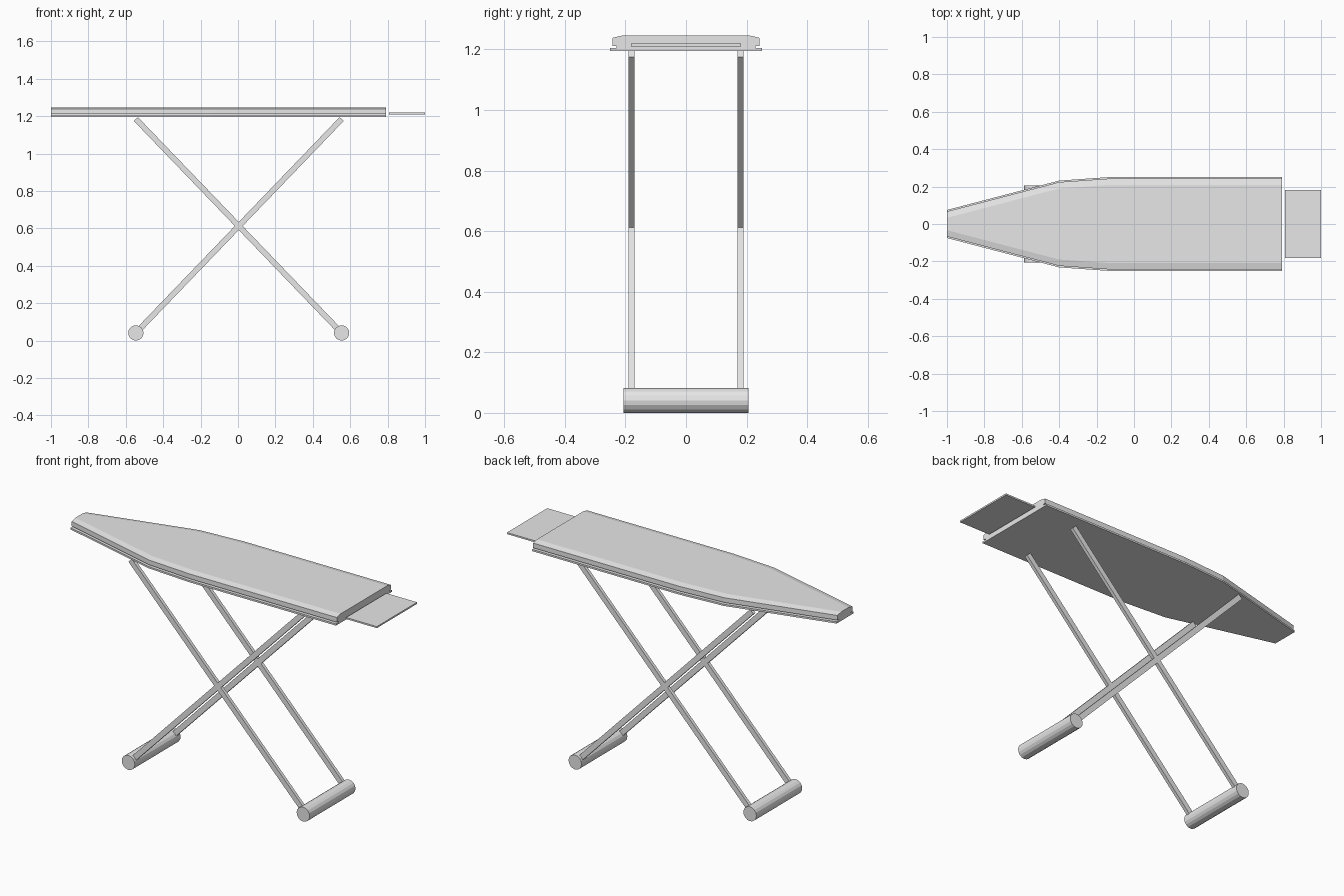
import bpy, bmesh, math
from mathutils import Vector, Matrix

if "Cube" in bpy.data.objects:
    bpy.data.objects.remove(bpy.data.objects["Cube"], do_unlink=True)

GREY = (0.8, 0.8, 0.8, 1)
mat = bpy.data.materials.new("light grey")
mat.use_nodes = True
mat.diffuse_color = GREY
mat.node_tree.nodes["Principled BSDF"].inputs["Base Color"].default_value = GREY


def finish(name, bm):
    bmesh.ops.recalc_face_normals(bm, faces=bm.faces)
    mesh = bpy.data.meshes.new(name)
    bm.to_mesh(mesh)
    bm.free()
    mesh.materials.append(mat)
    obj = bpy.data.objects.new(name, mesh)
    bpy.context.collection.objects.link(obj)


def loft(name, rings):
    """Closed solid through rings of points, capped at both ends."""
    bm = bmesh.new()
    rings = [[bm.verts.new(p) for p in ring] for ring in rings]
    for s, t in zip(rings, rings[1:]):
        for i in range(len(s)):
            j = (i + 1) % len(s)
            bm.faces.new((s[i], s[j], t[j], t[i]))
    bm.faces.new(rings[0])
    bm.faces.new(rings[-1])
    finish(name, bm)


def box(name, centre, size, rotation=Matrix()):
    bm = bmesh.new()
    bmesh.ops.create_cube(bm, size=1, matrix=Matrix.Translation(centre) @ rotation
                          @ Matrix.Diagonal((*size, 1)))
    finish(name, bm)


# Board: solid, with a grooved edge section lofted along the tapering outline
outline = [(-1.0, 0.075), (-0.4, 0.232), (-0.13, 0.251), (0.792, 0.251)]
edge = [(0, 1.195), (0, 1.205), (0.022, 1.205), (0.022, 1.211), (0.008, 1.211),
        (0.008, 1.238), (0.042, 1.246)]
sections = []
for x, w in outline:
    half = [(x, w - inset, z) for inset, z in edge]
    sections.append(half + [(x, -y, z) for x, y, z in reversed(half)])
loft("board", sections)

# Iron rest plate beyond the square end
box("iron_rest", (0.9035, 0, 1.214), (0.193, 0.362, 0.009))

# Crossed square-tube legs and foot rollers
mid, reach, foot_z, top_z = 0.004, 0.55, 0.041, 1.1845
for sx, end in ((-1, "right"), (1, "left")):
    foot = Vector((mid + sx * reach, 0, foot_z))
    top = Vector((mid - sx * reach, 0, top_z))
    circle = [math.tau * i / 16 for i in range(16)]
    loft("foot_roller_" + end,
         [[foot + Vector((0.041 * math.cos(t), y, 0.041 * math.sin(t))) for t in circle]
          for y in (-0.206, 0.206)])
    span = top - foot
    tilt = Matrix.Rotation(math.atan2(span.x, span.z), 4, 'Y')
    for sy, face in ((-1, "front"), (1, "back")):
        box("leg_%s_%s" % (end, face), (foot + top) / 2 + Vector((0, sy * 0.18, 0)),
            (0.03, 0.019, span.length), tilt)
